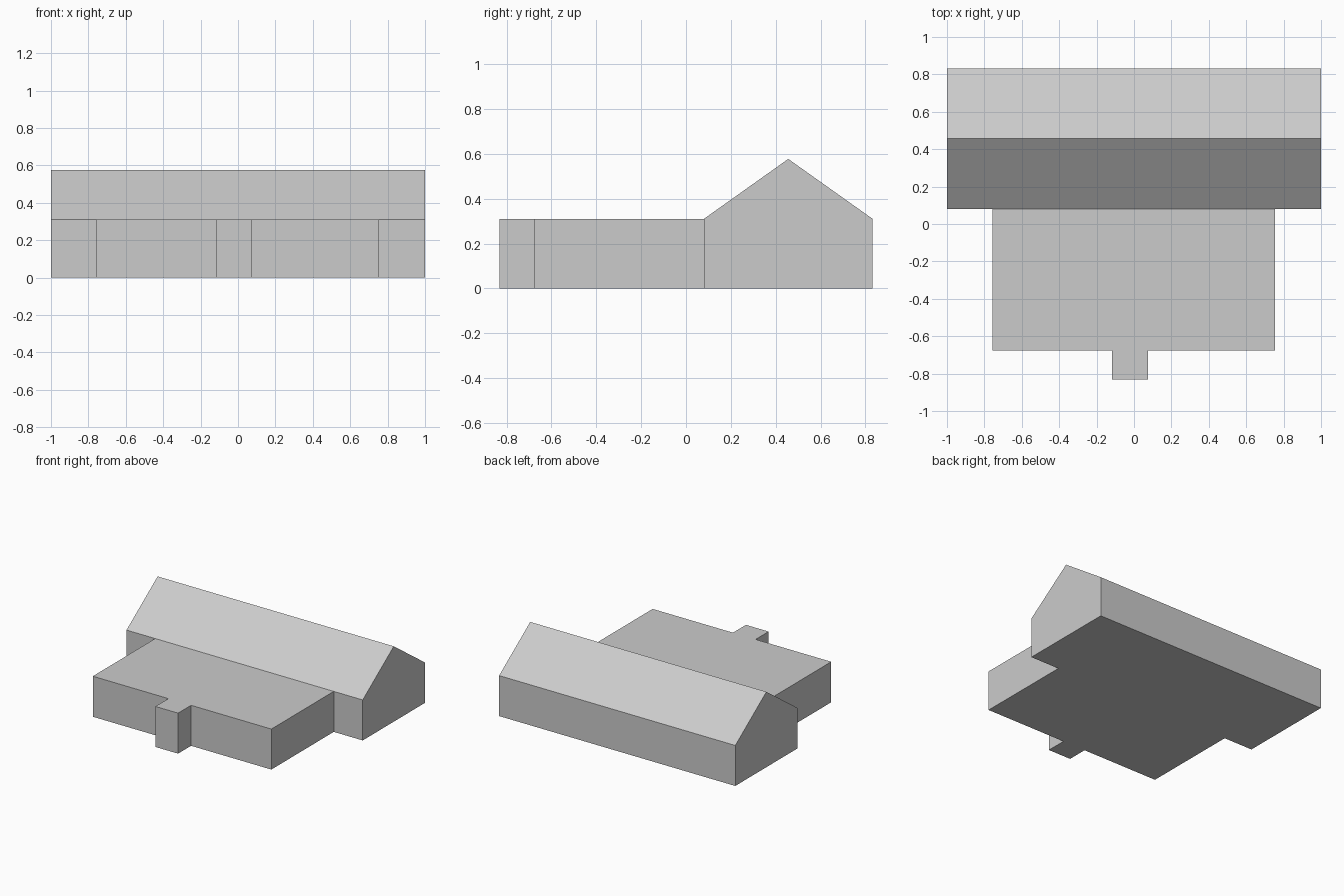
import bpy, bmesh
from mathutils import Vector

if "Cube" in bpy.data.objects:
    bpy.data.objects.remove(bpy.data.objects["Cube"])

EAVES, RIDGE = 0.31, 0.577


def prism(name, profile, direction, open_back_y=None):
    """Extrude a flat profile; optionally drop the face hidden against a neighbour."""
    bm = bmesh.new()
    base = bm.faces.new([bm.verts.new(p) for p in profile])
    ext = bmesh.ops.extrude_face_region(bm, geom=[base], use_keep_orig=True)
    moved = [g for g in ext["geom"] if isinstance(g, bmesh.types.BMVert)]
    bmesh.ops.translate(bm, verts=moved, vec=Vector(direction))
    bmesh.ops.recalc_face_normals(bm, faces=bm.faces[:])
    if open_back_y is not None:
        hidden = [f for f in bm.faces
                  if all(abs(v.co.y - open_back_y) < 1e-5 for v in f.verts)]
        bmesh.ops.delete(bm, geom=hidden, context='FACES_ONLY')
    mesh = bpy.data.meshes.new(name)
    bm.to_mesh(mesh)
    bm.free()
    obj = bpy.data.objects.new(name, mesh)
    bpy.context.collection.objects.link(obj)
    return obj


def block(name, x0, x1, y0, y1):
    plan = [(x0, y0, 0), (x1, y0, 0), (x1, y1, 0), (x0, y1, 0)]
    return prism(name, plan, (0, 0, EAVES), open_back_y=y1)


# Long gabled hall at the back
gable = [(0.08, 0), (0.832, 0), (0.832, EAVES), (0.456, RIDGE), (0.08, EAVES)]
prism("gabled_hall", [(-1, y, z) for y, z in gable], (2, 0, 0))

# Flat-roofed wing in front of the hall
block("flat_roof_wing", -0.757, 0.755, -0.675, 0.08)

# Small entrance porch, slightly off centre
block("entrance_porch", -0.117, 0.075, -0.832, -0.675)
